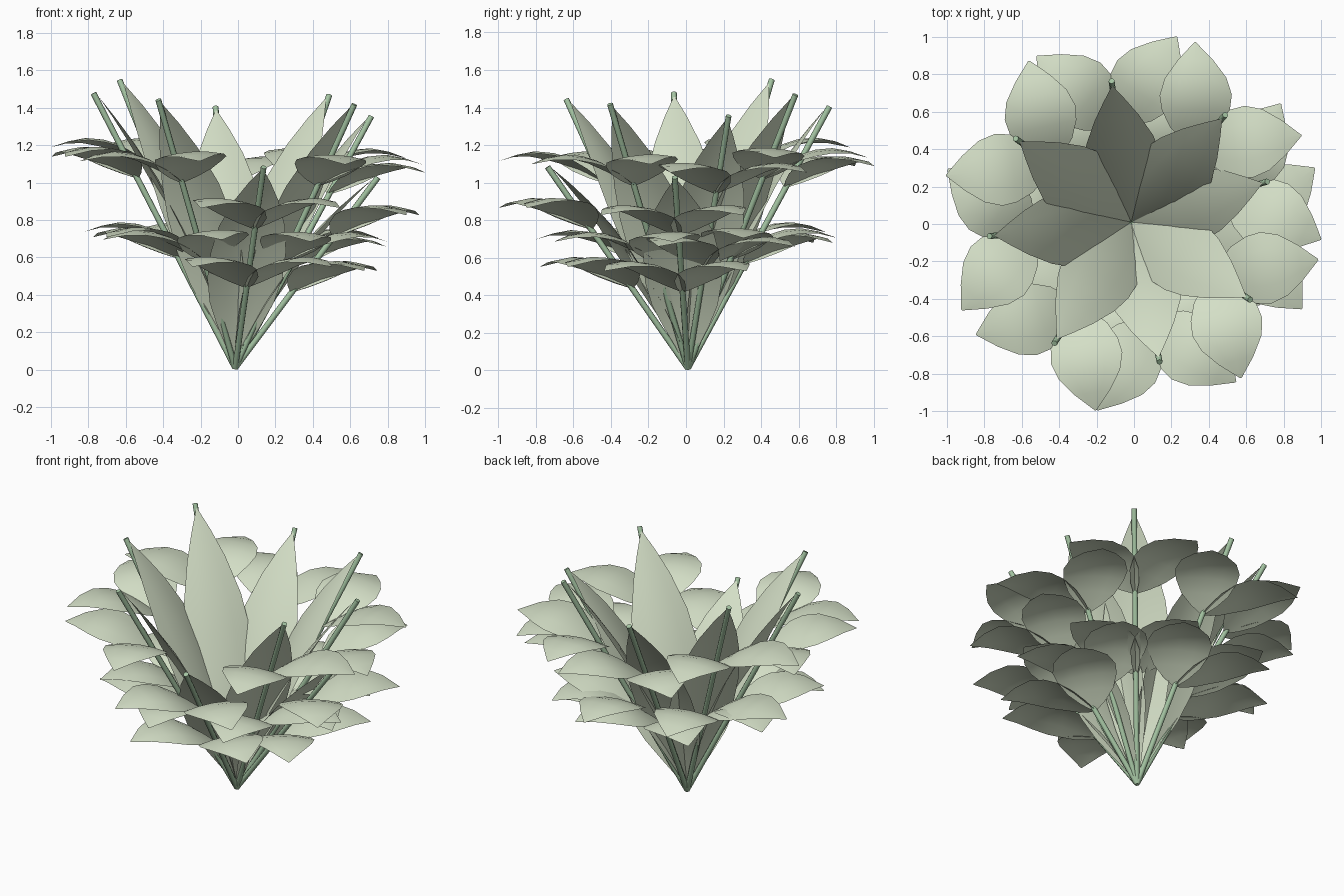
import bpy, bmesh, math
from mathutils import Vector

cube = bpy.data.objects.get("Cube")
if cube:
    bpy.data.objects.remove(cube, do_unlink=True)


def material(name, rgb):
    m = bpy.data.materials.new(name)
    m.use_nodes = True
    m.diffuse_color = (*rgb, 1)
    m.node_tree.nodes["Principled BSDF"].inputs["Base Color"].default_value = (*rgb, 1)
    return m


LEAF = material("pale sage leaf", (0.66, 0.74, 0.57))
STEM = material("soft green stem", (0.37, 0.55, 0.36))
ROOT = Vector((-0.015, 0.01, 0.01))
UP = Vector((0, 0, 1))

# Points along a leaf: (position, half width, lift)
SIDE_LEAF = [(0, 0.015, 0), (0.08, 0.075, 0.03), (0.2, 0.14, 0.078), (0.36, 0.182, 0.13),
             (0.5, 0.193, 0.155), (0.66, 0.165, 0.163), (0.83, 0.095, 0.145), (1, 0.004, 0.112)]
BLADE = [(0, 0.01, 0), (0.1, 0.065, 0.03), (0.2, 0.125, 0.055), (0.3, 0.175, 0.075),
         (0.42, 0.205, 0.09), (0.55, 0.205, 0.095), (0.68, 0.18, 0.09), (0.82, 0.12, 0.063),
         (0.92, 0.06, 0.036), (1, 0.004, 0.012)]


def finish(bm, name, mat):
    mesh = bpy.data.meshes.new(name)
    bm.to_mesh(mesh)
    bm.free()
    mesh.materials.append(mat)
    ob = bpy.data.objects.new(name, mesh)
    bpy.context.collection.objects.link(ob)
    return ob


def leaf(name, base, along, normal, length, shape, roll=0.0, dome=0.028):
    """Arched leaf surface with its edges curling below the midrib."""
    across = normal.cross(along).normalized()
    bm = bmesh.new()
    rows = []
    for t, half, lift in shape:
        row = []
        for k in (-1, -0.5, 0, 0.5, 1):
            drop = dome * (k * half / 0.2) ** 2
            rise = lift - drop + roll * k * half
            row.append(bm.verts.new(base + along * t * length + across * k * half + normal * rise))
        rows.append(row)
    for a, b in zip(rows, rows[1:]):
        for i in range(len(a) - 1):
            bm.faces.new((a[i], b[i], b[i + 1], a[i + 1])).smooth = True
    bm.normal_update()
    if sum(f.normal.dot(normal) for f in bm.faces) < 0:
        bmesh.ops.reverse_faces(bm, faces=bm.faces)
    return finish(bm, name, LEAF)


def stem(name, start, end, radius=0.016, sides=8):
    axis = end - start
    bm = bmesh.new()
    bmesh.ops.create_cone(bm, cap_ends=True, segments=sides, radius1=radius,
                          radius2=radius, depth=axis.length)
    for f in bm.faces:
        f.smooth = len(f.verts) == 4
    for e in bm.edges:
        e.smooth = all(f.smooth for f in e.link_faces)
    turn = axis.to_track_quat("Z", "Y").to_matrix()
    bmesh.ops.rotate(bm, verts=bm.verts, matrix=turn)
    bmesh.ops.translate(bm, verts=bm.verts, vec=(start + end) / 2)
    return finish(bm, name, STEM)


# Stem tips, round the plant
TIPS = [(-0.12, 0.765, 1.405), (0.488, 0.583, 1.468), (0.713, 0.227, 1.355),
        (0.622, -0.405, 1.418), (0.137, -0.738, 1.083), (-0.426, -0.638, 1.443),
        (-0.773, -0.065, 1.478), (-0.633, 0.457, 1.548), (0.748, -0.06, 1.028)]

for n, tip in enumerate(TIPS, 1):
    tip = Vector(tip)
    stalk = tip - ROOT
    along = stalk.normalized()
    stem(f"stem_{n}", ROOT, tip)

    # Tall blade lying on the inner side of the stem
    inward = (UP - along * along.z).normalized()
    leaf(f"tall_blade_{n}", ROOT + inward * 0.005, along, inward, stalk.length * 0.98, BLADE)

    # Two tiers of paired side leaves
    heading = math.atan2(stalk.y, stalk.x)
    for tier, place in (("lower", 0.4), ("upper", 0.693)):
        for side, sign in (("left", 1), ("right", -1)):
            a = heading + sign * math.radians(42)
            out = Vector((math.cos(a), math.sin(a), 0))
            leaf(f"{tier}_{side}_leaf_{n}", ROOT + stalk * place, out, UP,
                 0.565, SIDE_LEAF, roll=0.05 * sign)
